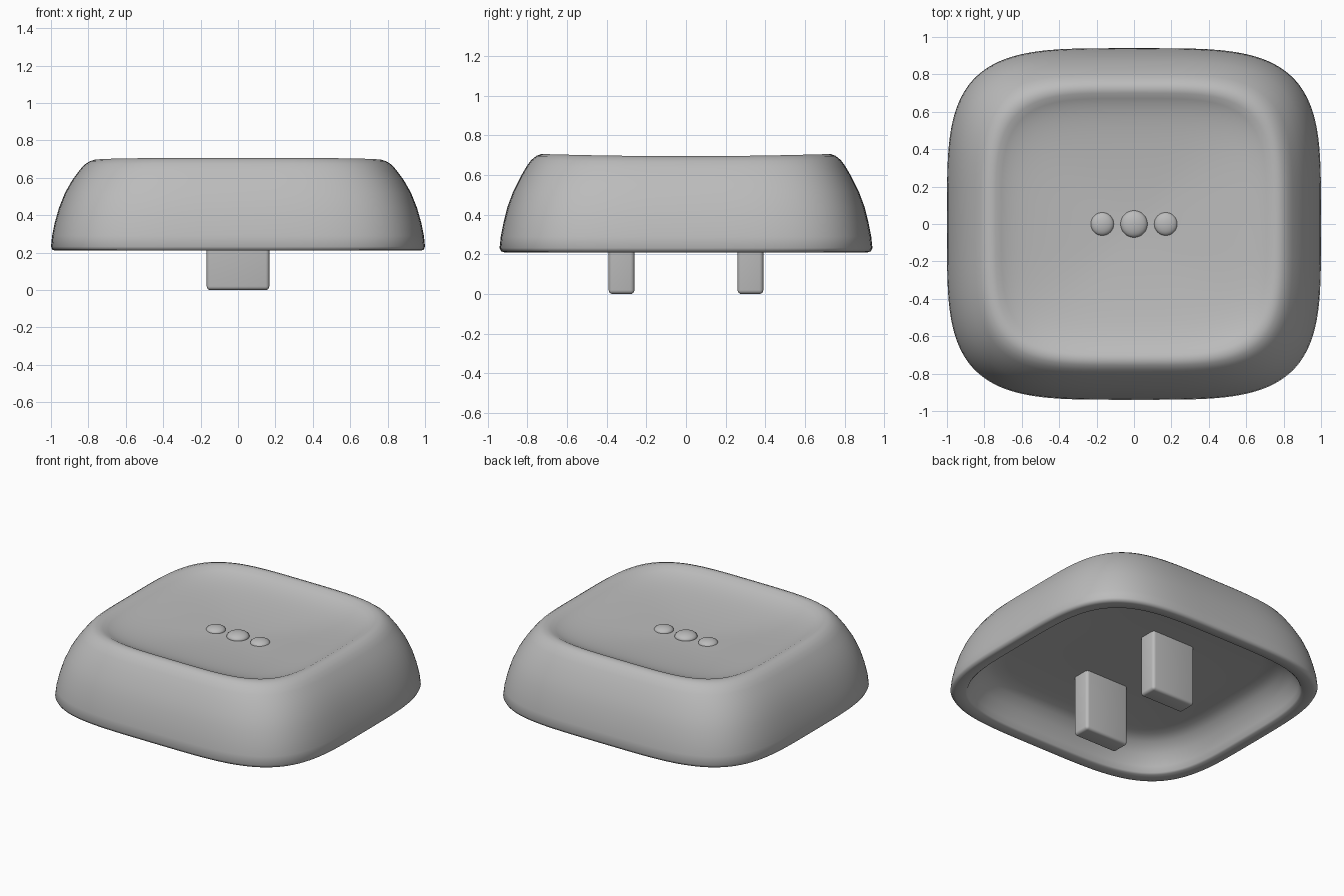
import bpy
import bmesh
from math import cos, sin, tau, copysign

cube = bpy.data.objects.get("Cube")
if cube:
    bpy.data.objects.remove(cube, do_unlink=True)

grey = bpy.data.materials.new("plain grey")
grey.use_nodes = True
colour = (0.5, 0.5, 0.5, 1)
grey.diffuse_color = colour
grey.node_tree.nodes["Principled BSDF"].inputs["Base Color"].default_value = colour

SIDES = 128
POWER = 4.0


def finish(name, bm, angle=0.6):
    bmesh.ops.recalc_face_normals(bm, faces=bm.faces)
    mesh = bpy.data.meshes.new(name)
    bm.to_mesh(mesh)
    bm.free()
    mesh.materials.append(grey)
    obj = bpy.data.objects.new(name, mesh)
    bpy.context.collection.objects.link(obj)
    bpy.ops.object.select_all(action='DESELECT')
    obj.select_set(True)
    bpy.context.view_layer.objects.active = obj
    bpy.ops.object.shade_smooth_by_angle(angle=angle)
    return obj


def rounded_square(rx, ry):
    for i in range(SIDES):
        c, s = cos(tau * i / SIDES), sin(tau * i / SIDES)
        yield (copysign(abs(c) ** (2 / POWER), c) * rx,
               copysign(abs(s) ** (2 / POWER), s) * ry)


def dish_depth(f):
    # Gentle bowl that turns up into the rim
    return 0.6 + 0.065 * f ** 2 + 0.032 * f ** 10


# Shell sections as (half width, half depth, height), from cavity to rim
cavity = [(0.3, 0.27, 0.42), (0.7, 0.65, 0.42), (0.77, 0.71, 0.41),
          (0.82, 0.76, 0.385), (0.865, 0.805, 0.33), (0.9, 0.84, 0.26),
          (0.91, 0.85, 0.222), (0.92, 0.86, 0.212)]
outside = [(0.975, 0.915, 0.21), (0.992, 0.932, 0.215), (1.0, 0.94, 0.232),
           (0.994, 0.934, 0.29), (0.98, 0.92, 0.36), (0.957, 0.9, 0.44),
           (0.925, 0.87, 0.52), (0.885, 0.835, 0.59), (0.848, 0.803, 0.642),
           (0.825, 0.78, 0.671), (0.798, 0.755, 0.691), (0.772, 0.73, 0.701)]
RIM_X, RIM_Y = 0.74, 0.70

bm = bmesh.new()
rings = []
for rx, ry, z in cavity + outside:
    lift = max(0, (z - 0.6) / 0.1)
    rings.append([bm.verts.new((x, y, z + 0.01 * lift * ((y / RIM_Y) ** 2 - 0.6)))
                  for x, y in rounded_square(rx, ry)])
for k in range(24, 0, -1):
    f = k / 24
    rings.append([bm.verts.new((x, y, dish_depth(f) + 0.01 * f ** 4 * ((y / RIM_Y) ** 2 - 0.6)))
                  for x, y in rounded_square(RIM_X * f, RIM_Y * f)])
for a, b in zip(rings, rings[1:]):
    for i in range(SIDES):
        j = (i + 1) % SIDES
        bm.faces.new((a[i], a[j], b[j], b[i]))
bm.faces.new(rings[0])
bm.faces.new(rings[-1])
finish("cap_shell", bm, 0.9)

# Two rounded mounting posts
for name, y in (("front_post", -0.325), ("back_post", 0.325)):
    bm = bmesh.new()
    bmesh.ops.create_cube(bm, size=1)
    for v in bm.verts:
        v.co = (v.co.x * 0.335, y + v.co.y * 0.13, 0.22 + v.co.z * 0.44)
    bmesh.ops.bevel(bm, geom=bm.edges[:], offset=0.02, segments=4,
                    profile=0.5, affect='EDGES')
    finish(name, bm)

# Three low domes in the middle of the dish
for name, x, r in (("right_bump", -0.17, 0.062), ("middle_bump", 0, 0.072),
                   ("left_bump", 0.17, 0.062)):
    bm = bmesh.new()
    bmesh.ops.create_uvsphere(bm, u_segments=32, v_segments=16, radius=r)
    for v in bm.verts:
        v.co = (v.co.x + x, v.co.y, 0.602 + v.co.z * 0.45)
    finish(name, bm)
